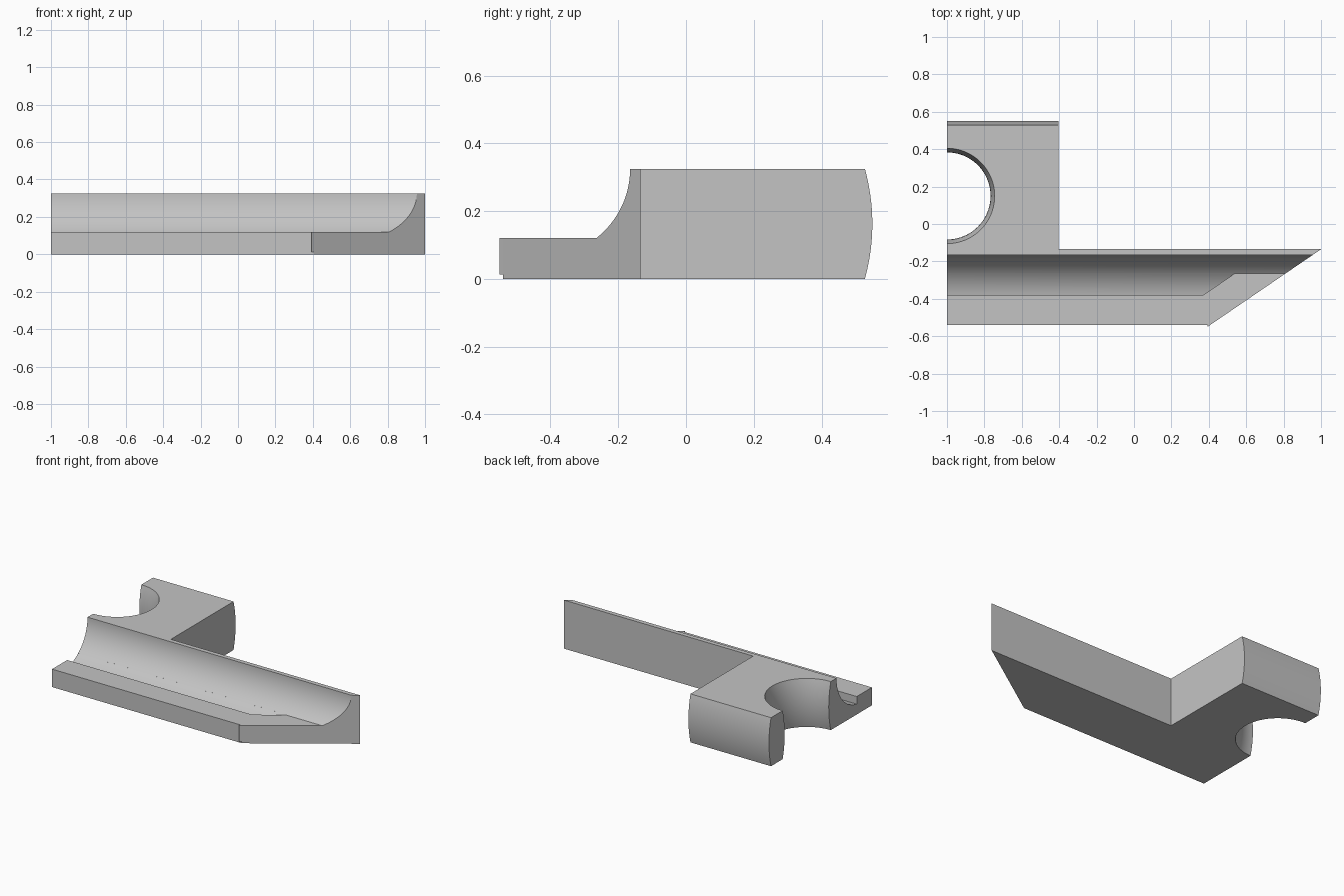
import bpy, bmesh, math
from mathutils import Vector

if "Cube" in bpy.data.objects:
    bpy.data.objects.remove(bpy.data.objects["Cube"], do_unlink=True)

GREY = (0.55, 0.55, 0.55, 1)
mat = bpy.data.materials.new("plain grey")
mat.use_nodes = True
mat.diffuse_color = GREY
mat.node_tree.nodes["Principled BSDF"].inputs["Base Color"].default_value = GREY

H, LIP = 0.325, 0.12           # full height, lip height
SLOPE = 0.683                  # plan slope of the mitred end


def mitre_x(y):
    return 1 + (y + 0.135) / SLOPE


def prism(name, points, offset):
    """Extrude a closed outline of 3D points along an offset."""
    bm = bmesh.new()
    face = bm.faces.new([bm.verts.new(p) for p in points])
    out = bmesh.ops.extrude_face_region(bm, geom=[face])
    bmesh.ops.translate(bm, vec=Vector(offset),
                        verts=[v for v in out["geom"] if isinstance(v, bmesh.types.BMVert)])
    return finish(name, bm)


def finish(name, bm):
    bmesh.ops.recalc_face_normals(bm, faces=bm.faces)
    mesh = bpy.data.meshes.new(name)
    bm.to_mesh(mesh)
    bm.free()
    mesh.materials.append(mat)
    ob = bpy.data.objects.new(name, mesh)
    bpy.context.collection.objects.link(ob)
    return ob


def activate(ob):
    bpy.ops.object.select_all(action="DESELECT")
    ob.select_set(True)
    bpy.context.view_layer.objects.active = ob


def cut(ob, cutter):
    activate(ob)
    mod = ob.modifiers.new("cut", "BOOLEAN")
    mod.operation, mod.solver, mod.object = "DIFFERENCE", "EXACT", cutter
    bpy.ops.object.modifier_apply(modifier=mod.name)
    bpy.data.objects.remove(cutter, do_unlink=True)


def smooth(ob):
    activate(ob)
    bpy.ops.object.shade_smooth_by_angle(angle=math.radians(20))


# Rail with one mitred end
front = -0.54
rail = prism("rail", [(-1, front, 0), (mitre_x(front), front, 0), (1, -0.135, 0),
                      (-1, -0.135, 0)], (0, 0, H))

# Concave upper face running down to the flat lip
R, CY = 0.26, -0.425


def arc(a0, a1, n):
    return [(-1.1, CY + R * math.cos(a0 + (a1 - a0) * i / n),
             H - R * math.sin(a0 + (a1 - a0) * i / n)) for i in range(n + 1)]


a_lip = math.asin((H - LIP) / R)
a_end = math.acos((-0.38 - CY) / R)
upper = [(-1.1, -0.7, 0.4), (-1.1, CY + R, 0.4)] + arc(0, a_lip, 20) + [(-1.1, -0.7, LIP)]
cut(rail, prism("upper_cutter", upper, (2.3, 0, 0)))

# Sunken trough with a slanted end wall
lower = arc(a_lip - 0.01, a_end, 10) + [(-1.1, -0.38, 0.15), (-1.1, -0.265, 0.15)]
trough = prism("trough_cutter", lower, (1, 0, 0))
for v in trough.data.vertices:
    if v.co.x > -0.5:
        v.co.x = 0.37 + (v.co.y + 0.38) / SLOPE
cut(rail, trough)
smooth(rail)

# Small sharp nib at the front corner
prism("corner_nib", [(0.393, front, 0.013), (0.393, -0.55, 0.013),
                     (mitre_x(front), front, 0.013)], (0, 0, LIP - 0.013))

# Mounting block with a bulged back
N = 20


def bulge(t):
    return 0.022 * (1 - (2 * t - 1) ** 2)


side = [(-1, -0.135, H), (-1, -0.135, 0)]
side += [(-1, 0.528 + bulge(i / N), H * i / N) for i in range(N + 1)]
block = prism("mounting_block", side, (0.597, 0, 0))

# Half-round opening with a waisted wall
bm = bmesh.new()
rings, SEG = [], 96
for i in range(-1, N + 2):
    t = min(max(i / N, 0), 1)
    z = H * i / N
    r = 0.255 - bulge(t)
    rings.append([bm.verts.new((-1 + r * math.cos(2 * math.pi * k / SEG),
                                0.15 + r * math.sin(2 * math.pi * k / SEG), z))
                  for k in range(SEG)])
for a, b in zip(rings, rings[1:]):
    for k in range(SEG):
        j = (k + 1) % SEG
        bm.faces.new((a[k], a[j], b[j], b[k]))
bm.faces.new(rings[0][::-1])
bm.faces.new(rings[-1])
cut(block, finish("opening_cutter", bm))
smooth(block)
